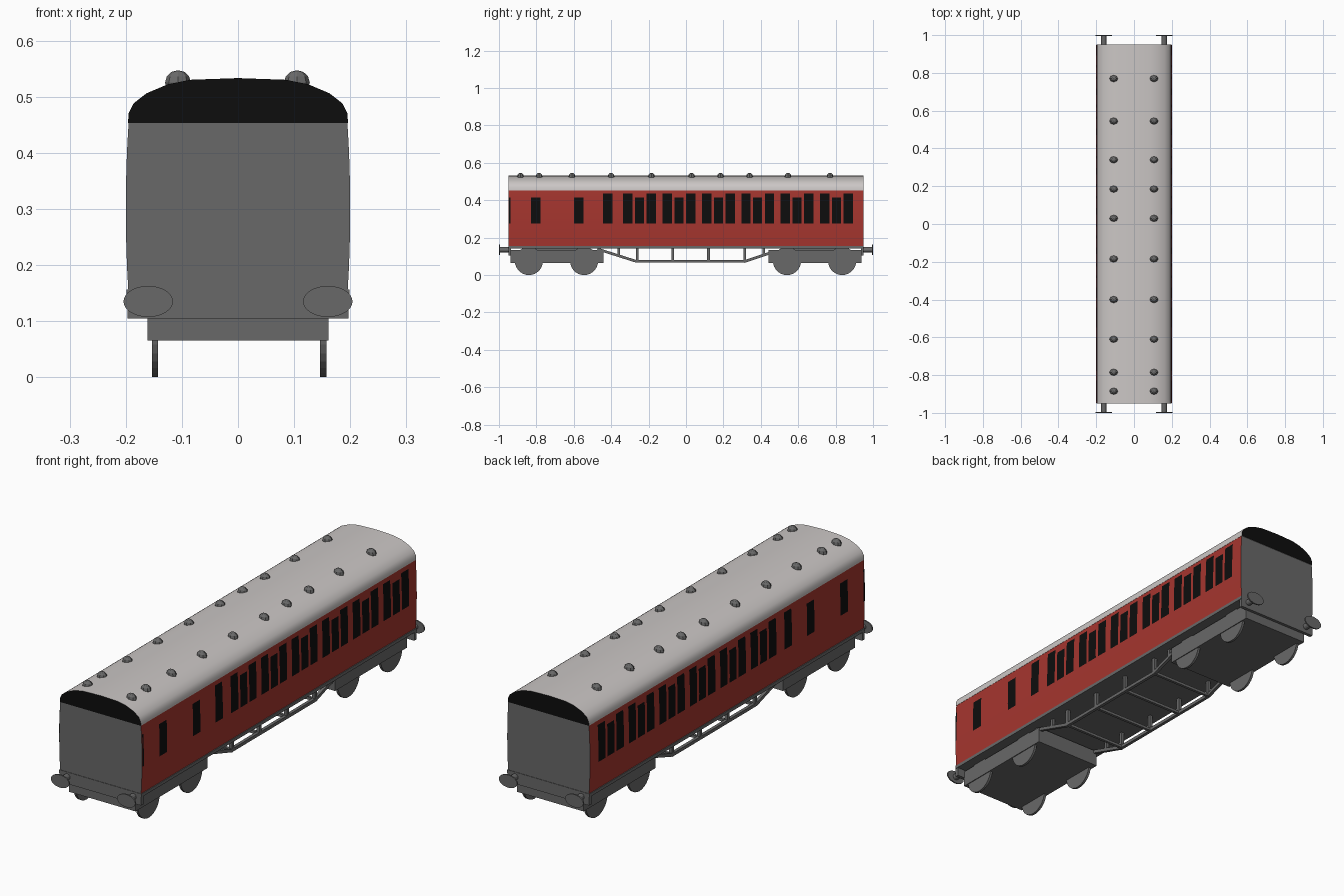
import bpy, bmesh, math
from mathutils import Vector, Matrix

if "Cube" in bpy.data.objects:
    bpy.data.objects.remove(bpy.data.objects["Cube"])


def material(name, rgb):
    m = bpy.data.materials.new(name)
    m.diffuse_color = (*rgb, 1)
    m.use_nodes = True
    m.node_tree.nodes["Principled BSDF"].inputs["Base Color"].default_value = m.diffuse_color
    return m


RED = material("carriage red", (0.38, 0.036, 0.028))
GREY = material("dark grey", (0.14, 0.14, 0.14))
PALE = material("roof pale grey", (0.6, 0.57, 0.56))
BLACK = material("black", (0.004, 0.004, 0.004))


def finish(name, bm, *mats):
    me = bpy.data.meshes.new(name)
    bm.to_mesh(me)
    bm.free()
    ob = bpy.data.objects.new(name, me)
    bpy.context.collection.objects.link(ob)
    for m in mats:
        me.materials.append(m)
    return ob


def add_box(bm, lo, hi):
    lo, hi = Vector(lo), Vector(hi)
    mat = Matrix.Translation((lo + hi) / 2) @ Matrix.Diagonal((*(hi - lo), 1))
    bmesh.ops.create_cube(bm, size=1, matrix=mat)


def add_bar(bm, a, b, w):
    """Square bar between two points."""
    a, b = Vector(a), Vector(b)
    d = b - a
    rot = d.to_track_quat('Z', 'X').to_matrix().to_4x4()
    bmesh.ops.create_cube(bm, size=1, matrix=Matrix.Translation((a + b) / 2) @ rot
                          @ Matrix.Diagonal((w, w, d.length + w * 0.5, 1)))


def add_cylinder(bm, centre, r, depth, axis, sides=24, squash=1):
    rot = Matrix.Rotation(math.pi / 2, 4, 'Y' if axis == 'X' else 'X')
    bmesh.ops.create_cone(bm, cap_ends=True, segments=sides, radius1=r, radius2=r, depth=depth,
                          matrix=Matrix.Translation(centre) @ Matrix.Diagonal((1, 1, squash, 1)) @ rot)


def extrude_profile(name, pts, half, mats, rule):
    """Extrude an x-z outline along y, material index chosen by face normal."""
    bm = bmesh.new()
    face = bm.faces.new([bm.verts.new((x, -half, z)) for x, z in pts])
    ext = bmesh.ops.extrude_face_region(bm, geom=[face])
    bmesh.ops.translate(bm, vec=(0, 2 * half, 0),
                        verts=[v for v in ext["geom"] if isinstance(v, bmesh.types.BMVert)])
    bmesh.ops.recalc_face_normals(bm, faces=bm.faces)
    for f in bm.faces:
        f.material_index = rule(f.normal)
        f.smooth = abs(f.normal.y) < 0.5
    ob = finish(name, bm, *mats)
    bpy.context.view_layer.objects.active = ob
    ob.select_set(True)
    bpy.ops.object.shade_smooth_by_angle(angle=math.radians(35))
    ob.select_set(False)


def side_x(z):
    """Gently bulging carriage side."""
    return 0.2 - 0.005 * ((z - 0.3) / 0.153) ** 2


# Body with red sides and grey ends
zs = [0.15 + i * 0.303 / 8 for i in range(9)]
right = [(side_x(z), z) for z in zs]
extrude_profile("body", right + [(-x, z) for x, z in reversed(right)], 0.948, (RED, GREY),
                lambda n: 0 if abs(n.x) > 0.5 else 1)

# Arched roof with black end panels
arch = [(0.196, 0.453), (0.195, 0.47), (0.186, 0.488), (0.163, 0.506), (0.125, 0.522), (0.085, 0.53)]
extrude_profile("roof", arch + [(0, 0.533)] + [(-x, z) for x, z in reversed(arch)], 0.95, (PALE, BLACK),
                lambda n: 1 if abs(n.y) > 0.5 else 0)

# Windows: thin curved plates on both sides (y centre, width, top)
SHORT, TALL = 0.415, 0.435
windows = [(-0.803, 0.052, SHORT), (-0.573, 0.05, SHORT), (-0.418, 0.05, TALL), (-0.942, 0.008, SHORT)]
for i in range(6):
    c = -0.248 + 0.2105 * i
    windows += [(c - 0.063, 0.05, TALL), (c, 0.048, SHORT), (c + 0.063, 0.05, TALL)]
bm = bmesh.new()
for s in (-1, 1):
    for y, w, top in windows:
        rows = []
        for k in range(5):
            z = 0.275 + (top - 0.275) * k / 4
            rows.append([bm.verts.new((s * (side_x(z) + 0.002), y + e * s * w / 2, z)) for e in (-1, 1)])
        for a, b in zip(rows, rows[1:]):
            bm.faces.new((a[0], a[1], b[1], b[0]))
finish("windows", bm, BLACK)

# Roof vents
bm = bmesh.new()
for y in (0.77, 0.545, 0.34, 0.185, 0.03, -0.185, -0.4, -0.61, -0.785, -0.885):
    for x in (-0.107, 0.105):
        bmesh.ops.create_uvsphere(bm, u_segments=8, v_segments=6, radius=1,
                                  matrix=Matrix.Translation((x, y, 0.525)) @ Matrix.Diagonal((0.023, 0.018, 0.022, 1)))
finish("roof_vents", bm, GREY)

# Floor frame and end beams
bm = bmesh.new()
add_box(bm, (-0.199, -0.95, 0.142), (0.199, 0.95, 0.156))
for s in (-1, 1):
    add_box(bm, (-0.197, min(s * 0.95, s * 0.935), 0.105), (0.197, max(s * 0.95, s * 0.935), 0.15))
finish("floor_frame", bm, GREY)

# Bogie frames
for name, y0, y1 in (("front_bogie", -0.937, -0.44), ("rear_bogie", 0.44, 0.937)):
    bm = bmesh.new()
    add_box(bm, (-0.161, y0, 0.065), (0.161, y1, 0.135))
    add_box(bm, (-0.1, y0 + 0.1, 0.13), (0.1, y1 - 0.1, 0.145))
    finish(name, bm, GREY)

# Wheels
bm = bmesh.new()
for y in (-0.84, -0.545, 0.54, 0.835):
    for x in (-0.148, 0.152):
        add_cylinder(bm, (x, y, 0.075), 0.075, 0.011, 'X', 28)
finish("wheels", bm, GREY)

# Buffers: round shaft and flat oval head
bm = bmesh.new()
for s in (-1, 1):
    for x in (-0.16, 0.16):
        add_cylinder(bm, (x, s * 0.965, 0.135), 0.014, 0.06, 'Y', 12)
        add_cylinder(bm, (x, s * 0.997, 0.135), 0.044, 0.006, 'Y', 32, 0.63)
finish("buffers", bm, GREY)

# Underframe trusses with posts and cross bars
bm = bmesh.new()
path = [(-0.47, 0.138), (-0.265, 0.073), (0.315, 0.073), (0.47, 0.125)]
for x in (-0.15, 0.15):
    for (ya, za), (yb, zb) in zip(path, path[1:]):
        add_bar(bm, (x, ya, za), (x, yb, zb), 0.014)
    for y, z in ((-0.36, 0.105), (-0.26, 0.073), (-0.07, 0.073), (0.12, 0.073), (0.315, 0.073), (0.415, 0.105)):
        add_bar(bm, (x, y, z), (x, y, 0.143), 0.014)
for y in (-0.26, -0.07, 0.12, 0.315):
    add_bar(bm, (-0.15, y, 0.073), (0.15, y, 0.073), 0.012)
finish("underframe_truss", bm, GREY)
